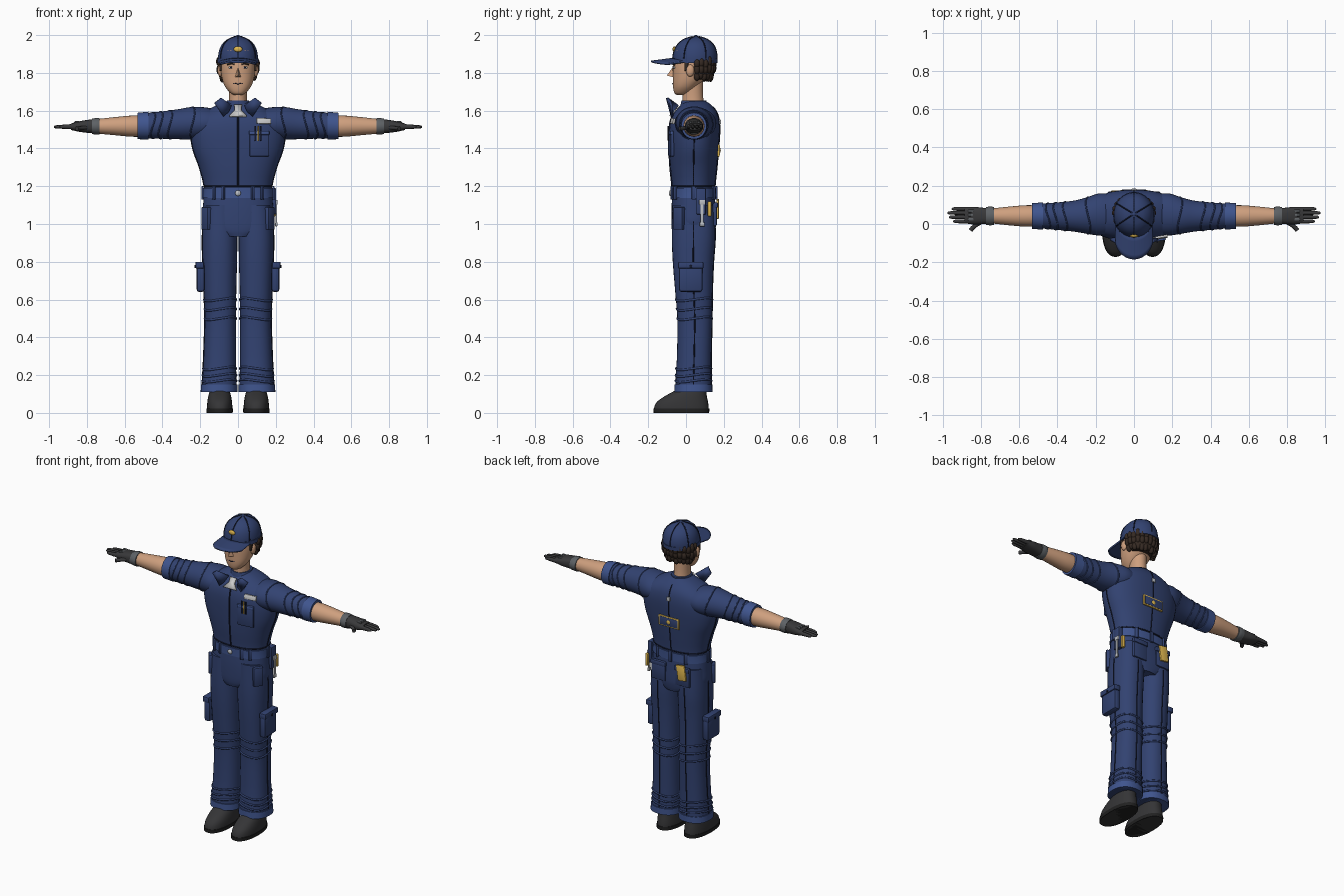
import bpy, bmesh, math, random
from mathutils import Matrix, Vector

if "Cube" in bpy.data.objects:
    bpy.data.objects.remove(bpy.data.objects["Cube"])

random.seed(4)
COL = {"suit": (.032, .055, .165), "trim": (.05, .09, .27), "seam": (.008, .011, .03),
       "skin": (.62, .35, .21), "hair": (.035, .022, .016), "glove": (.04, .04, .042),
       "wrist": (.11, .12, .13), "shoe": (.035, .035, .037), "sole": (.015, .015, .015),
       "white": (.75, .76, .78), "gold": (.75, .48, .08), "steel": (.5, .52, .55)}
MAT = {}
for k, c in COL.items():
    MAT[k] = bpy.data.materials.new(k)
    MAT[k].diffuse_color = (*c, 1)

def link(name, data, mat, mirror):
    ob = bpy.data.objects.new(name, data)
    bpy.context.collection.objects.link(ob)
    data.materials.append(MAT[mat])
    if mirror:
        ob.modifiers.new("Mirror", 'MIRROR')
    return ob

def finish(name, bm, mat, mirror=False):
    bmesh.ops.recalc_face_normals(bm, faces=bm.faces)
    me = bpy.data.meshes.new(name)
    bm.to_mesh(me)
    bm.free()
    me.polygons.foreach_set("use_smooth", [True] * len(me.polygons))
    me.set_sharp_from_angle(angle=math.radians(40))
    return link(name, me, mat, mirror)

def sample(rows, t):
    """Smooth (Hermite) interpolation of the section table rows = (t, cu, cv, ru, rv)."""
    n = len(rows)
    i = 0
    while i < n - 2 and t > rows[i + 1][0]:
        i += 1
    def slope(j, c):
        a, b = rows[max(j - 1, 0)], rows[min(j + 1, n - 1)]
        return (b[c] - a[c]) / (b[0] - a[0])
    h = rows[i + 1][0] - rows[i][0]
    s = (t - rows[i][0]) / h
    return [(2*s**3 - 3*s*s + 1) * rows[i][c] + (s**3 - 2*s*s + s) * h * slope(i, c)
            + (3*s*s - 2*s**3) * rows[i + 1][c] + (s**3 - s*s) * h * slope(i + 1, c) for c in (1, 2, 3, 4)]

def surf(rows, t, deg, axis='z', p=2, out=0):
    """Point on a lofted surface; -90 degrees is the front."""
    cu, cv, ru, rv = sample(rows, t)
    c, s = math.cos(math.radians(deg)), math.sin(math.radians(deg))
    u = cu + (ru + out) * math.copysign(abs(c) ** (2 / p), c)
    v = cv + (rv + out) * math.copysign(abs(s) ** (2 / p), s)
    return Vector((u, v, t)) if axis == 'z' else Vector((t, u, v))

def loft(name, rows, mat, axis='z', p=2, n=32, k=4, t0=None, t1=None, out=0, mirror=False):
    rows = sorted(rows)
    t0 = rows[0][0] if t0 is None else t0
    t1 = rows[-1][0] if t1 is None else t1
    ts = sorted({t0, t1} | {a[0] + (b[0] - a[0]) * j / k for a, b in zip(rows, rows[1:])
                            for j in range(k) if t0 < a[0] + (b[0] - a[0]) * j / k < t1})
    bm = bmesh.new()
    rings = [[bm.verts.new(surf(rows, t, 360 * i / n, axis, p, out)) for i in range(n)] for t in ts]
    for a, b in zip(rings, rings[1:]):
        for i in range(n):
            bm.faces.new((a[i], a[(i + 1) % n], b[(i + 1) % n], b[i]))
    bm.faces.new(rings[0])
    bm.faces.new(rings[-1])
    return finish(name, bm, mat, mirror)

def tube(name, pts, r, mat, mirror=False, cyclic=False):
    cu = bpy.data.curves.new(name, 'CURVE')
    cu.dimensions, cu.bevel_depth, cu.bevel_resolution, cu.use_fill_caps = '3D', r, 1, True
    sp = cu.splines.new('POLY')
    sp.points.add(len(pts) - 1)
    for q, co in zip(sp.points, pts):
        q.co = (*co, 1)
    sp.use_cyclic_u = cyclic
    return link(name, cu, mat, mirror)

def ring(name, rows, t, r, mat, axis='z', p=2, mirror=False, tilt=0):
    pts = [surf(rows, t + tilt * math.sin(math.radians(a * 2)), a, axis, p) for a in range(0, 360, 12)]
    return tube(name, pts, r, mat, mirror, True)

def seam(name, rows, a, b, deg, axis='z', p=2, mirror=False, r=.0035):
    return tube(name, [surf(rows, a + (b - a) * i / 24, deg, axis, p) for i in range(25)], r, "seam", mirror)

def box(name, loc, size, mat, rot=(0, 0, 0), bevel=.006, mirror=False):
    bm = bmesh.new()
    bmesh.ops.create_cube(bm, size=1)
    bmesh.ops.scale(bm, vec=size, verts=bm.verts)
    if bevel:
        bmesh.ops.bevel(bm, geom=bm.edges[:], offset=min(bevel, min(size) * .4), segments=2, affect='EDGES', profile=.5)
    m = Matrix.Translation(loc)
    for ang, ax in zip(rot, 'XYZ'):
        m = m @ Matrix.Rotation(math.radians(ang), 4, ax)
    bmesh.ops.transform(bm, matrix=m, verts=bm.verts)
    return finish(name, bm, mat, mirror)

def ball(name, loc, size, mat, mirror=False, seg=16):
    bm = bmesh.new()
    bmesh.ops.create_uvsphere(bm, u_segments=seg, v_segments=seg // 2 + 2, radius=1,
                              matrix=Matrix.Translation(loc) @ Matrix.Diagonal((*size, 1)))
    return finish(name, bm, mat, mirror)

def plate(name, pts, mat, thick, mirror=False):
    bm = bmesh.new()
    bm.faces.new([bm.verts.new(p) for p in pts])
    ob = finish(name, bm, mat, mirror)
    so = ob.modifiers.new("Thickness", 'SOLIDIFY')
    so.thickness, so.offset = thick, 0
    return ob

# Torso, hips and belt
TORSO = [(1.12, 0, .04, .181, .112), (1.2, 0, .04, .18, .114), (1.3, 0, .04, .205, .124), (1.4, 0, .042, .24, .131),
         (1.5, 0, .045, .25, .134), (1.56, 0, .048, .225, .126), (1.6, 0, .052, .17, .107), (1.635, 0, .053, .10, .075), (1.65, 0, .05, .06, .055)]
HIPS = [(.935, 0, .04, .10, .108), (.96, 0, .04, .16, .114), (1.0, 0, .041, .187, .118), (1.08, 0, .04, .186, .117), (1.15, 0, .04, .181, .113)]
loft("coverall_torso", TORSO, "suit", p=2.3, n=48)
loft("coverall_hips", HIPS, "suit", p=2.3, n=48)
loft("belt", TORSO, "trim", p=2.3, n=48, t0=1.138, t1=1.19, out=.007)
for a in (-130, -112, -68, -50, 0, 60, 90, 120, 180):
    q = surf(TORSO, 1.165, a, p=2.3, out=.009)
    box("belt_loop", q, (.012, .02, .07), "suit", (0, 0, math.degrees(math.atan2(q.y - .04, q.x))), .003)
ball("belt_button", (0, -.083, 1.163), (.015, .008, .015), "steel")
seam("front_zip", TORSO, 1.2, 1.58, -90, p=2.3, r=.005)
seam("back_seam", TORSO, 1.2, 1.62, 90, p=2.3)
seam("side_seam", TORSO, 1.2, 1.45, 0, p=2.3, mirror=True)
ring("waist_seam", TORSO, 1.2, .004, "seam", p=2.3)

# Sleeves, forearms and gloves
SLEEVE = [(.10, .052, 1.535, .10, .07), (.18, .05, 1.533, .11, .085), (.25, .044, 1.533, .094, .086), (.32, .041, 1.528, .080, .079),
          (.42, .041, 1.523, .07, .071), (.53, .042, 1.519, .061, .064)]
ARM = [(.48, .042, 1.518, .054, .055), (.56, .042, 1.518, .056, .056), (.64, .042, 1.518, .05, .049), (.76, .042, 1.517, .037, .037)]
HAND = [(.75, .042, 1.517, .041, .038), (.79, .042, 1.517, .043, .035), (.84, .044, 1.516, .046, .028), (.885, .046, 1.515, .042, .017)]
loft("sleeve", SLEEVE, "suit", 'x', mirror=True)
loft("sleeve_cuff", SLEEVE, "trim", 'x', t0=.475, t1=.532, out=.006, mirror=True)
for t in (.24, .36, .41, .45):
    ring("sleeve_fold", SLEEVE, t, .004, "suit", 'x', mirror=True, tilt=.012)
loft("forearm", ARM, "skin", 'x', n=24, mirror=True)
loft("glove_palm", HAND, "glove", 'x', p=2.6, n=24, mirror=True)
loft("glove_cuff", [(.732, .042, 1.517, .047, .044), (.75, .042, 1.517, .049, .044), (.772, .042, 1.517, .047, .041)], "wrist", 'x', n=24, mirror=True)
for y, e in ((.014, .945), (.036, .967), (.058, .975), (.079, .952)):
    loft("glove_finger", [(.86, y, 1.516, .011, .014), (.92, y, 1.515, .010, .011), (e - .008, y, 1.514, .008, .008), (e, y, 1.514, .003, .003)],
         "glove", 'x', n=12, k=3, mirror=True)
tube("glove_thumb", [(.79, .015, 1.512), (.825, -.005, 1.508), (.845, -.022, 1.506), (.853, -.034, 1.505)], .0115, "glove", True)
for y in (.025, .047, .068):
    box("knuckle_pad", (.852, y, 1.539), (.03, .014, .01), "wrist", mirror=True)

# Trouser legs with folds, seams and hems
LEG = [(.11, .1, .039, .093, .096), (.2, .098, .04, .089, .094), (.3, .096, .043, .086, .091), (.5, .093, .046, .083, .092),
       (.65, .095, .041, .086, .099), (.8, .096, .038, .091, .108), (.93, .096, .04, .093, .115), (1.1, .092, .04, .089, .112)]
loft("trouser_leg", LEG, "suit", p=2.3, mirror=True)
loft("trouser_hem", LEG, "trim", p=2.3, t0=.11, t1=.15, out=.005, mirror=True)
for t in (.17, .2, .235, .5, .55, .6):
    ring("trouser_fold", LEG, t, .006, "suit", p=2.3, mirror=True, tilt=.008)
seam("outer_leg_seam", LEG, .15, 1.08, 0, p=2.3, mirror=True)
seam("back_leg_seam", LEG, .15, .98, 90, p=2.3, mirror=True)

# Shoes
SHOE = [(.0, .097, -.024, .066, .144), (.03, .097, -.024, .067, .144), (.06, .097, -.018, .065, .134), (.09, .097, 0, .06, .11),
        (.12, .097, .025, .052, .082), (.16, .097, .035, .045, .065)]
loft("shoe", SHOE, "shoe", p=2.3, mirror=True)
loft("shoe_sole", SHOE, "sole", p=2.3, t0=0, t1=.022, out=.003, mirror=True)

# Pockets and the things in them
box("cargo_pocket", (.198, .025, .715), (.042, .125, .15), "suit", bevel=.014, mirror=True)
box("cargo_flap", (.203, .025, .782), (.046, .136, .036), "suit", bevel=.008, mirror=True)
ball("cargo_button", (.227, .025, .775), (.004, .008, .008), "seam", True)
box("hip_pocket", (.165, -.035, 1.03), (.035, .06, .12), "suit", (0, 0, -35), mirror=True)
box("back_pocket", (.085, .152, 1.05), (.1, .022, .12), "suit", mirror=True)
box("back_pocket_flap", (.085, .158, 1.1), (.106, .022, .03), "suit", mirror=True)
box("work_cloth", (-.085, .168, 1.08), (.06, .014, .1), "gold", (0, 8, 0))
box("tool_holster", (.187, .08, 1.12), (.03, .05, .14), "suit")
box("wrench_handle", (.203, .085, 1.055), (.009, .016, .12), "steel", bevel=.003)
box("wrench_head", (.203, .085, 1.115), (.012, .032, .026), "steel", bevel=.004)
box("wrench_foot", (.203, .085, .998), (.012, .026, .022), "steel", bevel=.004)
box("tool_grip", (.19, .125, 1.08), (.02, .02, .08), "gold")
box("chest_pocket", (.112, -.079, 1.425), (.105, .018, .135), "suit", (0, 0, 8))
box("chest_pocket_hem", (.112, -.083, 1.482), (.109, .018, .022), "trim", (0, 0, 8))
for x, m in ((.092, "seam"), (.106, "gold"), (.121, "seam")):
    box("pen", (x, -.093, 1.48), (.008, .008, .08), m, bevel=.002)
box("chest_label", (.137, -.07, 1.545), (.078, .012, .03), "white", (-12, 0, 10), .003)
box("back_patch_border", (0, .172, 1.39), (.145, .012, .068), "gold", bevel=.004)
box("back_patch", (0, .174, 1.39), (.13, .012, .054), "suit", bevel=.004)
ball("back_patch_stud", (0, .18, 1.39), (.013, .004, .013), "gold")
box("back_tag", (0, .18, 1.54), (.025, .01, .025), "steel", bevel=.003)

# Collar and undershirt
loft("collar_stand", [(1.61, 0, .045, .09, .078), (1.635, 0, .042, .07, .07), (1.655, 0, .042, .058, .066)], "suit", n=32)
plate("collar_wing", [(.035, -.045, 1.628), (.05, -.072, 1.595), (.078, -.074, 1.57), (.125, -.08, 1.64), (.088, -.1, 1.668)], "suit", .014, True)
plate("undershirt", [(-.02, -.045, 1.628), (.02, -.045, 1.628), (.018, -.062, 1.60), (.046, -.083, 1.57), (-.046, -.083, 1.57), (-.018, -.062, 1.60)], "white", .012)

# Head and face
HEAD = [(1.683, 0, -.028, .022, .022), (1.695, 0, -.02, .042, .042), (1.73, 0, -.003, .07, .066), (1.78, 0, .018, .087, .088),
        (1.84, 0, .03, .093, .1), (1.92, 0, .04, .09, .1)]
loft("neck", [(1.6, 0, .04, .054, .062), (1.67, 0, .036, .047, .055), (1.78, 0, .035, .05, .055)], "skin", n=24)
loft("head", HEAD, "skin", p=2.2)
bm = bmesh.new()
v = [bm.verts.new(c) for c in ((0, -.066, 1.835), (-.02, -.06, 1.775), (.02, -.06, 1.775), (0, -.102, 1.786))]
for f in ((0, 1, 3), (0, 3, 2), (1, 2, 3), (0, 2, 1)):
    bm.faces.new([v[i] for i in f])
finish("nose", bm, "skin")
ball("ear", (.094, .022, 1.812), (.014, .022, .032), "skin", True)
ball("eye", (.036, -.06, 1.828), (.014, .008, .007), "white", True)
ball("pupil", (.036, -.066, 1.828), (.006, .004, .006), "seam", True)
tube("eyebrow", [(.018, -.068, 1.845), (.036, -.067, 1.85), (.056, -.06, 1.843)], .004, "hair", True)
tube("mouth", [(-.026, -.064, 1.744), (0, -.071, 1.742), (.026, -.064, 1.744)], .003, "seam")

# Hair clumps below the cap
loft("hair_base", [(1.765, 0, .085, .075, .05), (1.8, 0, .08, .095, .066), (1.87, 0, .08, .1, .072)], "hair", n=24)
for zz, rad in ((1.855, .1), (1.82, .098), (1.785, .085)):
    for a in range(0, 181, 15):
        x, y = rad * math.cos(math.radians(a)), .058 + (rad - .012) * math.sin(math.radians(a))
        ball("hair_clump", (x, y, zz + random.uniform(-.008, .008)), (.017, .017, random.uniform(.024, .032)), "hair", seg=10)
box("sideburn", (.093, .002, 1.835), (.012, .022, .05), "hair", mirror=True)

# Cap with panels and visor
CAP = [(1.853, 0, .046, .106, .117), (1.9, 0, .048, .104, .115), (1.945, 0, .05, .089, .098), (1.978, 0, .051, .056, .061), (1.994, 0, .052, .012, .013)]
loft("cap_crown", CAP, "suit", n=48)
loft("cap_band", CAP, "suit", t0=1.853, t1=1.876, out=.003, n=48)
for a in range(30, 390, 60):
    seam("cap_seam", CAP, 1.875, 1.993, a)
ball("cap_button", (0, .052, 1.993), (.012, .012, .007), "suit")
bm = bmesh.new()
grid = []
for i in range(21):
    th = math.radians(-165 + 150 * i / 20)
    inner = Vector((.1 * math.cos(th), .046 + .113 * math.sin(th), 1.868))
    outer = Vector((.103 * math.cos(th), -.065 + .12 * min(math.sin(th), -.2), 1.853))
    outer.y = min(outer.y, inner.y)
    grid.append([bm.verts.new(inner.lerp(outer, j / 5) + Vector((0, 0, .012 - 1.6 * inner.x ** 2))) for j in range(6)])
for a, b in zip(grid, grid[1:]):
    for j in range(5):
        bm.faces.new((a[j], b[j], b[j + 1], a[j + 1]))
ob = finish("cap_visor", bm, "suit")
ob.modifiers.new("Thickness", 'SOLIDIFY').thickness = .01
ball("cap_badge", (0, -.063, 1.926), (.023, .008, .015), "gold")

for m in bpy.data.materials:
    if m.users and not m.is_grease_pencil:
        m.use_nodes = True
        m.node_tree.nodes["Principled BSDF"].inputs["Base Color"].default_value = m.diffuse_color
